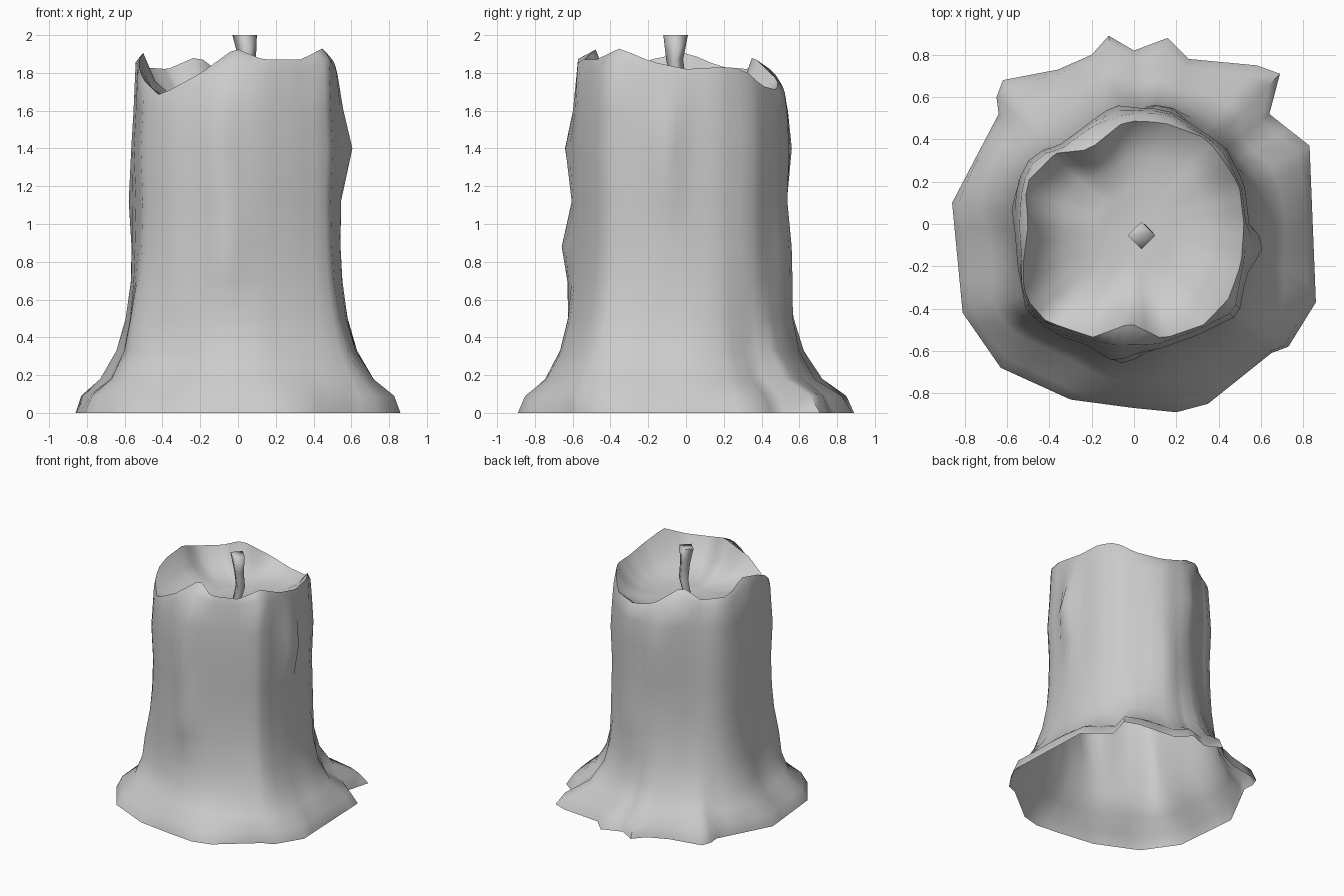
import bpy, bmesh, math
from math import sin, cos, exp, radians, degrees, atan2, hypot

cube = bpy.data.objects.get("Cube")
if cube:
    bpy.data.objects.remove(cube, do_unlink=True)

# One plain grey wax colour
wax = bpy.data.materials.new("grey_wax")
wax.use_nodes = True
GREY = (0.6, 0.6, 0.6, 1)
wax.diffuse_color = GREY
wax.node_tree.nodes["Principled BSDF"].inputs["Base Color"].default_value = GREY

SIDES = 56


def sample(points, angle):
    """Straight-edged outline: values where a ray at this angle crosses it."""
    pts = sorted(points)
    first, last = pts[0], pts[-1]
    pts = [(last[0] - 360, *last[1:])] + pts + [(first[0] + 360, *first[1:])]
    for a, b in zip(pts, pts[1:]):
        if a[0] <= angle <= b[0]:
            before = a[1] * sin(radians(angle - a[0]))
            after = b[1] * sin(radians(b[0] - angle))
            t = before / max(before + after, 1e-9)
            r = (a[1] * cos(radians(angle - a[0])) * (1 - t)
                 + b[1] * cos(radians(b[0] - angle)) * t)
            return [r] + [p + (q - p) * t for p, q in zip(a[2:], b[2:])]


def loft(bm, rings):
    loops = [[bm.verts.new(co) for co in ring] for ring in rings]
    for low, high in zip(loops, loops[1:]):
        n = len(low)
        for i in range(n):
            j = (i + 1) % n
            bm.faces.new((low[i], low[j], high[j], high[i]))
    return loops


def finish(bm, name, sharp):
    mesh = bpy.data.meshes.new(name)
    bm.to_mesh(mesh)
    bm.free()
    mesh.materials.append(wax)
    obj = bpy.data.objects.new(name, mesh)
    bpy.context.collection.objects.link(obj)
    bpy.ops.object.select_all(action='DESELECT')
    obj.select_set(True)
    bpy.context.view_layer.objects.active = obj
    bpy.ops.object.shade_smooth_by_angle(angle=radians(sharp))


# Ragged outline of the spilled wax on the ground
skirt_xy = [(-.12, .89), (0, .82), (.16, .88), (.26, .78), (.58, .75), (.69, .71),
            (.64, .52), (.83, .37), (.86, -.37), (.73, -.58), (.65, -.61),
            (.35, -.85), (.2, -.89), (0, -.87), (-.3, -.83), (-.63, -.68),
            (-.81, -.42), (-.86, .1), (-.64, .52), (-.65, .6), (-.62, .68),
            (-.36, .73), (-.2, .8)]
skirt = [(degrees(atan2(y, x)) % 360, hypot(x, y)) for x, y in skirt_xy]

# Column outline: angle, radius
column = [(0, .54), (20, .55), (40, .56), (60, .54), (75, .56), (95, .54), (112, .52),
          (134, .51), (145, .58), (160, .58), (180, .56), (200, .58), (219, .65),
          (237, .63), (258, .6), (280, .6), (300, .6), (319, .65), (346, .56)]

# Thick runs of wax: angle, height, bulge
runs = [(262, 1.4, .05), (265, .88, .07), (350, 1.4, .06), (172, 1.1, .03),
        (215, .5, .03), (75, .8, .03), (100, 1.45, .03)]

# Uneven lip that curls inward at its peaks: angle, radius, height
lip = [(0, .52, 1.82), (20, .53, 1.83), (35, .52, 1.825), (50, .53, 1.73),
       (74, .5, 1.71), (95, .49, 1.76), (121, .41, 1.89), (138, .5, 1.82),
       (160, .55, 1.83), (180, .5, 1.91), (204, .58, 1.86), (215, .62, 1.77),
       (228, .62, 1.68), (250, .57, 1.8), (268, .47, 1.93), (284, .56, 1.87),
       (305, .58, 1.87), (322, .57, 1.93), (340, .54, 1.86)]

# Angles follow the skirt corners, topped up with even steps
angles = sorted(a for a, r in skirt)
while len(angles) < SIDES:
    gaps = [(b - a, a) for a, b in zip(angles, angles[1:] + [angles[0] + 360])]
    gap, start = max(gaps)
    angles = sorted(angles + [(start + gap / 2) % 360])


def ring(radius_height):
    out = []
    for a in angles:
        r, z = radius_height(a)
        out.append((r * cos(radians(a)), r * sin(radians(a)), z))
    return out


def bulge(a, z):
    """Outward swelling from the nearby runs of wax."""
    return sum(size * exp(-((a - at) / 9) ** 2 - ((z - height) / .2) ** 2)
               for at, height, size in runs)


def flare(z, weight):
    """Blend from the column out to the skirt, spreading more on one diagonal."""
    def f(a):
        inner, outer = sample(column, a)[0], sample(skirt, a)[0]
        spread = weight * (1 - weight)
        w = weight + .45 * spread * cos(radians(2 * (a - 320)))
        lump = .08 * spread * sin(radians(a * 7 + 40))
        return inner + (outer - inner) * w + lump + bulge(a, z), z
    return ring(f)


def drip(z, scale):
    """Column ring below the lip."""
    def f(a):
        r, (_, top) = sample(column, a)[0], sample(lip, a)
        return r * scale + bulge(a, z), min(z, top - .12)
    return ring(f)


def shoulder(a):
    """Rounded edge just below the lip."""
    r, z = sample(lip, a)
    return max(r + .01, sample(column, a)[0] * .97), z - .05


def bowl(scale, rise):
    """Ring of the hollow inside the lip."""
    def f(a):
        r, z = sample(lip, a)
        return r * scale, 1.63 + (z - 1.63) * rise
    return ring(f)


# Candle body: open underneath, one skin from skirt to bowl
bm = bmesh.new()
rings = [flare(z, w) for z, w in
         ((0, 1), (.09, .88), (.18, .52), (.33, .25), (.5, .11), (.7, .03))]
rings += [drip(z, s) for z, s in
          ((.88, 1), (1.12, .99), (1.4, 1.01), (1.6, .99))]
rings += [ring(shoulder)]
rings += [bowl(s, h) for s, h in ((1, 1), (.87, .45), (.65, .1), (.35, 0))]
loops = loft(bm, rings)
bm.faces.new(loops[-1])
finish(bm, "candle_body", 60)

# Wick: bent four-sided stem, wider at its tip
bm = bmesh.new()
stem = [(.02, -.05, 1.6, .035), (.05, -.04, 1.74, .042),
        (.05, -.06, 1.87, .045), (.035, -.055, 2, .065)]
loops = loft(bm, [[(x + r * cos(k * math.pi / 2), y + r * sin(k * math.pi / 2), z)
                   for k in range(4)] for x, y, z, r in stem])
bm.faces.new(loops[-1])
finish(bm, "wick", 95)
